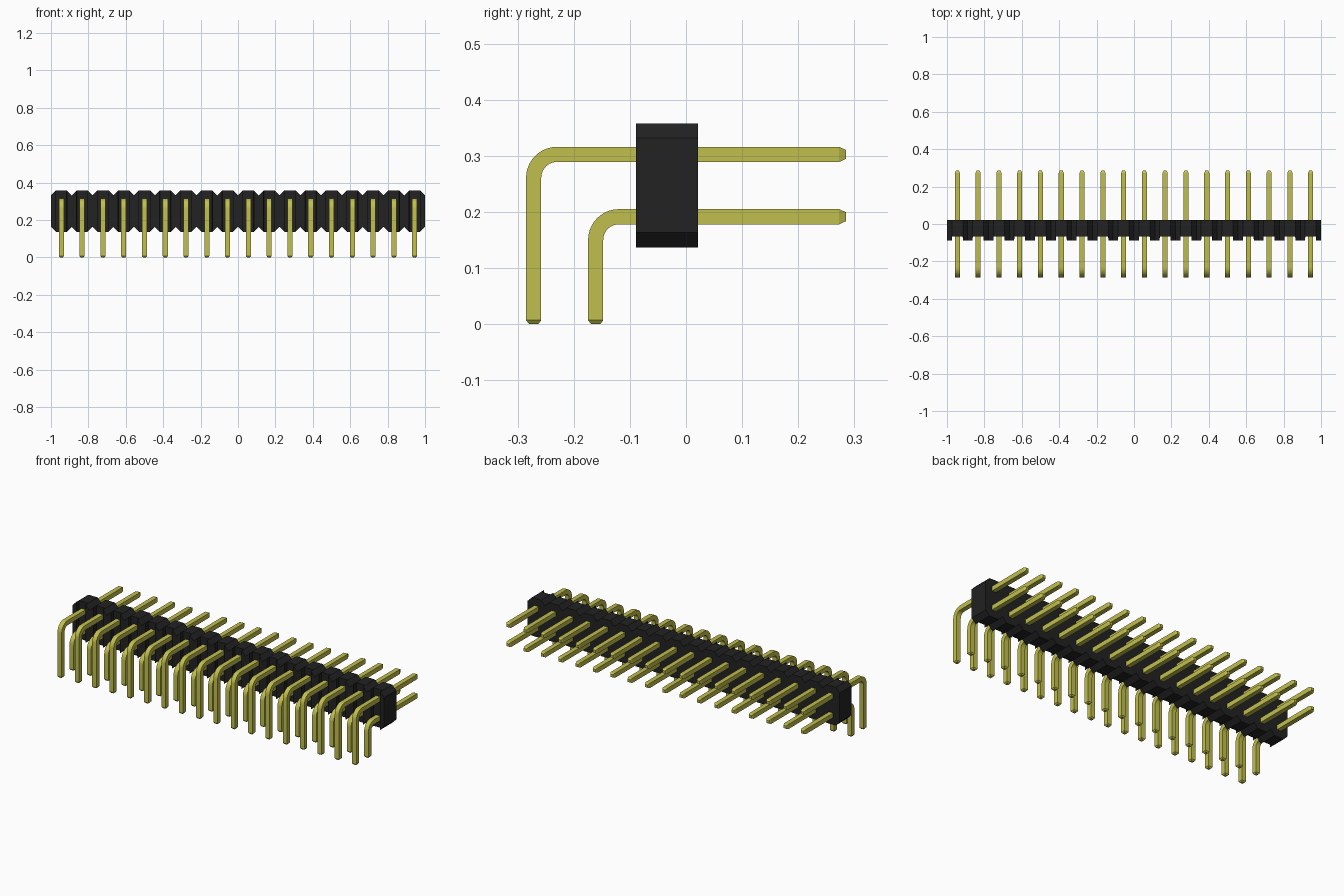
import bpy, bmesh, math

old = bpy.data.objects.get("Cube")
if old:
    bpy.data.objects.remove(old, do_unlink=True)

COUNT = 18
PITCH = 2.0 / COUNT


def material(name, rgb, metallic=0.0):
    m = bpy.data.materials.new(name)
    m.use_nodes = True
    m.diffuse_color = (*rgb, 1)
    bsdf = m.node_tree.nodes["Principled BSDF"]
    bsdf.inputs["Base Color"].default_value = (*rgb, 1)
    bsdf.inputs["Roughness"].default_value = 0.5
    return m


def loft(name, rings, mat):
    """Skin a list of four-cornered rings into a closed solid."""
    bm = bmesh.new()
    loops = [[bm.verts.new(p) for p in ring] for ring in rings]
    for a, b in zip(loops, loops[1:]):
        for i in range(4):
            j = (i + 1) % 4
            bm.faces.new((a[i], a[j], b[j], b[i]))
    bm.faces.new(loops[0][::-1])
    bm.faces.new(loops[-1])
    bmesh.ops.recalc_face_normals(bm, faces=bm.faces[:])
    mesh = bpy.data.meshes.new(name)
    bm.to_mesh(mesh)
    bm.free()
    mesh.materials.append(mat)
    ob = bpy.data.objects.new(name, mesh)
    bpy.context.collection.objects.link(ob)
    return ob


black = material("black plastic", (0.016, 0.016, 0.016))
gold = material("gold metal", (0.53, 0.52, 0.075))

# Housing: chamfered cells side by side, each with a shallow front recess
Z0, Z1, BACK, FRONT, RECESS = 0.137, 0.358, 0.021, -0.089, -0.066
CHAMFER = 0.026
FLAT = PITCH / 2 - CHAMFER


def section(x, inset, front):
    return [(x, front, Z0 + inset), (x, BACK, Z0 + inset),
            (x, BACK, Z1 - inset), (x, front, Z1 - inset)]


rings = [section(-1, CHAMFER, FRONT)]
for i in range(COUNT):
    c = -1 + PITCH * (i + 0.5)
    rings += [section(c - FLAT, 0, FRONT), section(c - FLAT + 0.001, 0, RECESS),
              section(c + FLAT - 0.001, 0, RECESS), section(c + FLAT, 0, FRONT),
              section(c + PITCH / 2, CHAMFER, FRONT)]
loft("housing", rings, black)


# Pins: square wire bent down at the front, tapered at both ends
HALF, TIP, BEND, STEPS = 0.0135, 0.008, 0.0415, 10


def pin_row(name, y_down, z_level):
    # each station: y, z, direction angle of the outward normal, half size
    stations = [(0.285, z_level, 90, TIP), (0.273, z_level, 90, HALF)]
    cy, cz = y_down + BEND, z_level - BEND
    for k in range(STEPS + 1):
        deg = 90 + 90 * k / STEPS
        a = math.radians(deg)
        stations.append((cy + BEND * math.cos(a), cz + BEND * math.sin(a), deg, HALF))
    stations += [(y_down, 0.007, 180, HALF), (y_down, 0, 180, TIP)]
    rings = []
    for y, z, deg, h in stations:
        ny, nz = math.cos(math.radians(deg)) * h, math.sin(math.radians(deg)) * h
        rings.append([(-h, y + ny, z + nz), (h, y + ny, z + nz),
                      (h, y - ny, z - nz), (-h, y - ny, z - nz)])
    ob = loft(name, rings, gold)
    bpy.ops.object.select_all(action='DESELECT')
    ob.select_set(True)
    bpy.context.view_layer.objects.active = ob
    bpy.ops.object.shade_smooth_by_angle(angle=math.radians(20))
    ob.location.x = -1 + PITCH / 2
    arr = ob.modifiers.new("row", 'ARRAY')
    arr.count = COUNT
    arr.use_relative_offset = False
    arr.use_constant_offset = True
    arr.constant_offset_displace = (PITCH, 0, 0)


pin_row("upper_pins", -0.2715, 0.3025)
pin_row("lower_pins", -0.1610, 0.1915)
